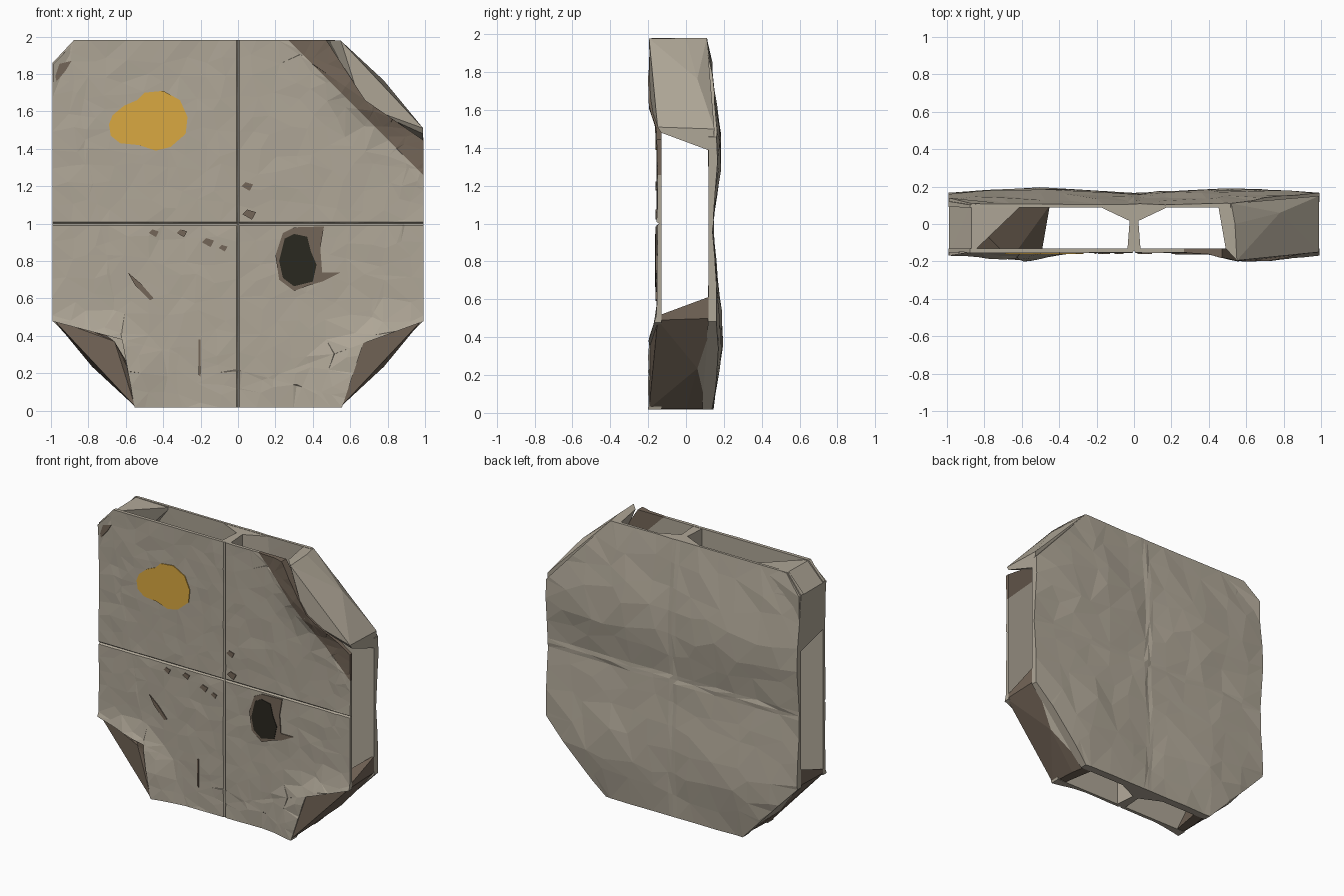
import bpy, bmesh, random
from mathutils import Vector

if "Cube" in bpy.data.objects:
    bpy.data.objects.remove(bpy.data.objects["Cube"])
random.seed(4)


def material(name, r, g, b):
    m = bpy.data.materials.new(name)
    m.diffuse_color = (r, g, b, 1)
    m.use_nodes = True
    m.node_tree.nodes["Principled BSDF"].inputs["Base Color"].default_value = m.diffuse_color
    return m


STONE = material("pale stone", .43, .385, .31)
BROWN = material("brown stone", .175, .133, .098)
AMBER = material("amber stain", .70, .395, .053)
BLACK = material("dark pit", .023, .021, .014)


def finish(bm, name, mats, rule=None):
    bmesh.ops.recalc_face_normals(bm, faces=bm.faces[:])
    bm.normal_update()
    if rule:
        for f in bm.faces:
            f.material_index = rule(f)
    me = bpy.data.meshes.new(name)
    bm.to_mesh(me)
    bm.free()
    for m in mats:
        me.materials.append(m)
    ob = bpy.data.objects.new(name, me)
    bpy.context.collection.objects.link(ob)
    return ob


def line_cut(bm, p, q, clear=False):
    """Slice along the x-z line p-q; optionally drop the side away from the middle."""
    n = Vector((q[1] - p[1], 0, p[0] - q[0]))
    o = Vector((p[0], 0, p[1]))
    if n.dot(Vector((0, 0, 1)) - o) > 0:
        n = -n
    bmesh.ops.bisect_plane(bm, geom=bm.verts[:] + bm.edges[:] + bm.faces[:], dist=1e-5,
                           plane_co=o, plane_no=n, clear_outer=clear)
    return lambda c: n.dot(Vector((c.x, 0, c.z)) - o) > 0


def sheet(segments, seam, jitter):
    """Upright faceted grid, with extra cuts beside the cross-shaped seams."""
    bm = bmesh.new()
    bmesh.ops.create_grid(bm, x_segments=segments, y_segments=segments, size=1)
    for v in bm.verts:
        x, z = v.co.x, v.co.y
        if 0.05 < abs(x) < .95 and .05 < abs(z) < .95:
            x += random.uniform(-jitter, jitter)
            z += random.uniform(-jitter, jitter)
        v.co = (x * .993, 0, 1 + z * .982)
    for s in (-1, 1):
        line_cut(bm, (s * seam, 0), (s * seam, 2))
        line_cut(bm, (-1, 1 + s * seam), (1, 1 + s * seam))
    return bm


def thicken(bm, outer, inner):
    """Give the sheet its outer relief and a flat inner skin."""
    bmesh.ops.triangulate(bm, faces=bm.faces[:])
    keep = bm.verts[:]
    copy = bmesh.ops.duplicate(bm, geom=bm.verts[:] + bm.edges[:] + bm.faces[:])
    back = [g for g in copy["geom"] if isinstance(g, bmesh.types.BMVert)]
    for v in keep:
        v.co.y = outer(v.co.x, v.co.z)
    for v in back:
        v.co.y = inner(v.co.x, v.co.z)
    rim = [e for e in bm.edges if e.is_boundary]
    bmesh.ops.bridge_loops(bm, edges=rim)


def ramp(v, a, b):
    return min(1, max(0, (v - a) / (b - a)))


# Front wall: flat, grooved along the seams, swelling at the corners
def front_y(x, z):
    w = abs(z - 1)
    y = -.153 + random.uniform(-.003, .003)
    if not (x < 0 and z > 1):
        y -= .045 * ramp(abs(x) + w, 1.1, 1.3) * ramp(abs(x), .35, .55) * ramp(w, .48, .62)
    if abs(x) < .004 or w < .004:
        y = -.142
    return y


bm = sheet(20, .009, .035)
for A, B, C in (((1, .48), (.67, .36), (.55, 0)), ((-1, .48), (-.62, .38), (-.55, 0)),
                ((1, 1.44), (.68, 1.66), (.46, 2))):
    t1, t2 = line_cut(bm, A, B), line_cut(bm, B, C)
    gone = [f for f in bm.faces if t1(f.calc_center_median()) and t2(f.calc_center_median())]
    bmesh.ops.delete(bm, geom=gone, context='FACES')
line_cut(bm, (-1, 1.85), (-.86, 2), True)
line_cut(bm, (.3, 1.95), (.98, 1.27))
thicken(bm, front_y, lambda x, z: -.13)


def front_rule(f):
    c = f.calc_center_median()
    return int(c.x > 0 and c.x + c.z > 2.25)


finish(bm, "front_wall", [STONE, BROWN], front_rule)


# Back wall: four bulging stones that fall away towards top and bottom
def back_y(x, z):
    w = abs(z - 1)
    peak, end = (.36, .108) if z > 1 else (.58, .14)
    fx = .4 + .6 * (1 - abs(abs(x) - .5) / .5)
    y = .143 + .057 * fx * ramp(w, .04, peak)
    y += (end - y) * ramp(w, peak + .05, .982)
    return y + random.uniform(-.006, .006)


bm = sheet(12, .03, .06)
for p, q in (((1, .49), (.52, 0)), ((-1, .49), (-.53, 0)), ((1, 1.45), (.5, 2)),
             ((-1, 1.85), (-.86, 2))):
    line_cut(bm, p, q, True)
thicken(bm, back_y, lambda x, z: .118 - .03 * ramp(abs(z - 1), .5, .9))
finish(bm, "back_wall", [STONE])


# Blocks bridging the two walls
def hull(name, pts, mats, rule=None):
    bm = bmesh.new()
    for p in pts:
        bm.verts.new(p)
    r = bmesh.ops.convex_hull(bm, input=bm.verts[:])
    junk = [g for g in set(r["geom_interior"] + r["geom_unused"]) if isinstance(g, bmesh.types.BMVert)]
    bmesh.ops.delete(bm, geom=junk, context='VERTS')
    finish(bm, name, mats, rule)


CORNER = [(.99, .51, -.15), (.66, .63, -.19), (.55, .978, -.195), (.78, .765, .06),
          (.99, .5, .0), (.54, .98, .0), (.99, .5, .15), (.52, .98, .11), (.99, .48, -.13),
          (.49, .98, -.13), (.99, .38, .14), (.45, .98, .1), (.99, .5, -.1)]
for name, sx, sz in (("lower_right_corner", 1, -1), ("lower_left_corner", -1, -1),
                     ("upper_right_corner", 1, 1)):
    pts = [(sx * u, y, 1 + sz * w) for u, w, y in CORNER]
    low = sz < 0
    hull(name, pts, [STONE, BROWN], lambda f, low=low: int(low and f.normal.y < .35))

# Small upper left corner block
hull("upper_left_corner", [(x, y, z) for x, z, y in (
    (-.99, 1.52, -.14), (-.99, 1.85, -.17), (-.87, 1.975, -.15), (-.84, 1.975, -.13),
    (-.99, 1.45, .13), (-.99, 1.85, .14), (-.87, 1.98, .11), (-.6, 1.975, .1),
    (-.76, 1.975, .05))], [STONE])

# Thin dividers behind the vertical seam, each flaring into the back wall
for name, z0, z1 in (("lower", .018, .46), ("upper", 1.52, 1.98)):
    for part, profile in (("divider", ((.035, -.135), (.015, -.07), (.02, .06))),
                          ("divider_flare", ((.02, .015), (.07, .06), (.2, .1)))):
        hull(name + "_" + part, [(s * w, y, z) for s in (-1, 1) for z in (z0, z1)
                                 for w, y in profile], [STONE])


# Painted patches on the front
def patch(name, pts, mat, y):
    bm = bmesh.new()
    f = bm.faces.new([bm.verts.new((x, y, z)) for x, z in pts])
    ext = bmesh.ops.extrude_face_region(bm, geom=[f])
    for g in ext["geom"]:
        if isinstance(g, bmesh.types.BMVert):
            g.co.y += .006
    bmesh.ops.triangulate(bm, faces=bm.faces[:])
    finish(bm, name, [mat])


patch("amber_stain", [(-.69, 1.53), (-.67, 1.58), (-.61, 1.63), (-.54, 1.66), (-.5, 1.7), (-.4, 1.71),
                      (-.31, 1.66), (-.27, 1.57), (-.28, 1.48), (-.36, 1.41), (-.44, 1.39),
                      (-.53, 1.42), (-.63, 1.43), (-.68, 1.47)], AMBER, -.160)
patch("pit_rim", [(.2, .83), (.24, .95), (.3, .98), (.46, .985), (.44, .87), (.45, .74), (.55, .74),
                  (.45, .69), (.38, .67), (.3, .64), (.22, .7)], BROWN, -.160)
patch("pit", [(.25, .92), (.3, .945), (.37, .93), (.39, .85), (.42, .78), (.4, .69), (.3, .665),
              (.24, .71), (.22, .8)], BLACK, -.164)
patch("crack_left", [(-.59, .74), (-.52, .68), (-.45, .6), (-.47, .59), (-.55, .67)], BROWN, -.160)
patch("crack_low", [(-.21, .38), (-.2, .38), (-.2, .18), (-.21, .19)], BROWN, -.160)
patch("corner_chip", [(-.98, 1.8), (-.97, 1.85), (-.89, 1.87), (-.92, 1.82), (-.97, 1.76)], BROWN, -.161)

# Chipped flecks along the seams
for i, (x, z) in enumerate(((-.16, .9), (-.3, .95), (-.08, .87), (.06, 1.05), (.05, 1.2), (-.45, .95))):
    r = random.uniform(.02, .04)
    patch("chip_%d" % i, [(x - r, z), (x - .3 * r, z + .7 * r), (x + r, z + .3 * r),
                          (x + .4 * r, z - .8 * r)], BROWN, -.160)
